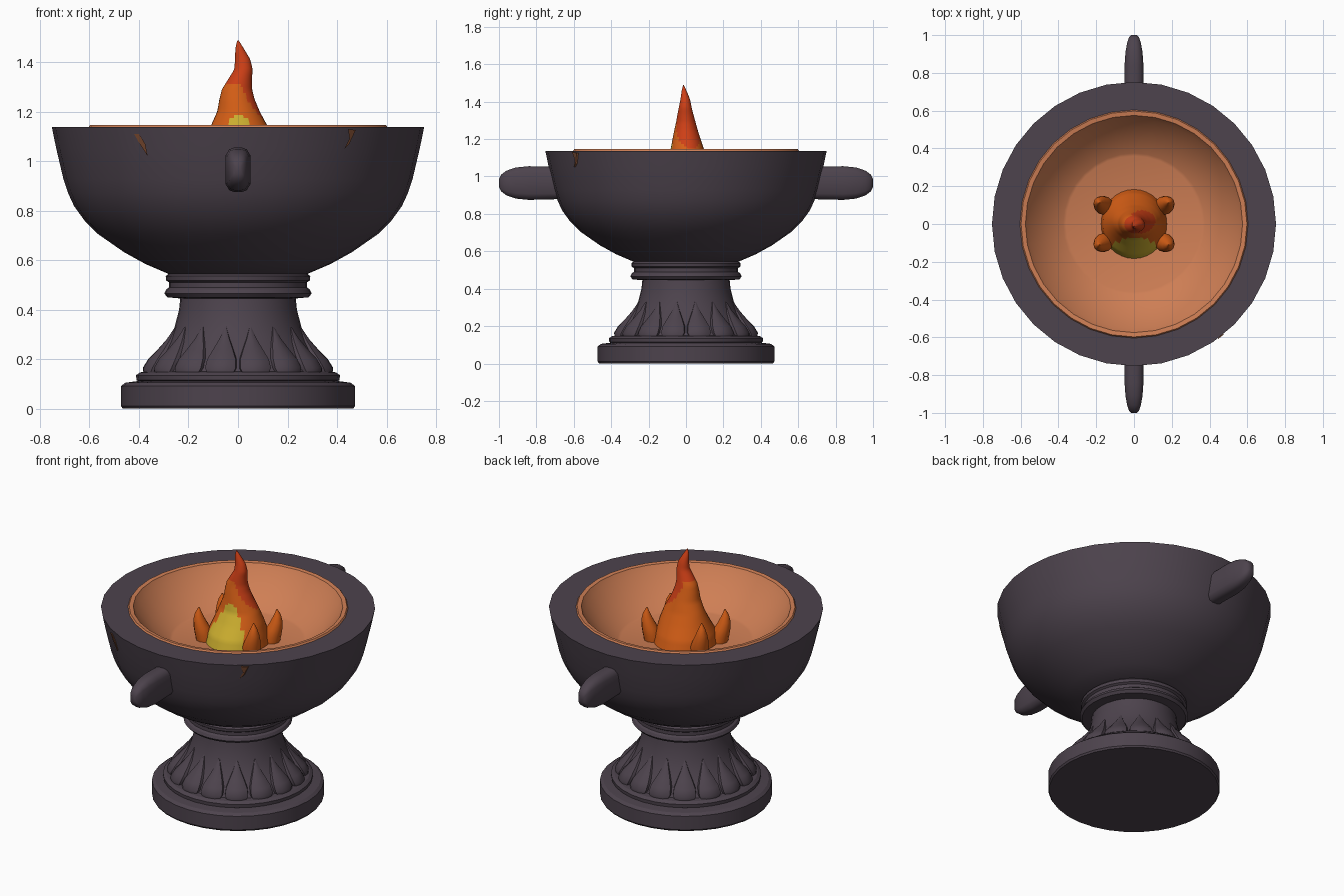
import bpy, bmesh, math
from math import sin, cos, pi, radians

if "Cube" in bpy.data.objects:
    bpy.data.objects.remove(bpy.data.objects["Cube"])


def material(name, rgb):
    m = bpy.data.materials.new(name)
    m.diffuse_color = (*rgb, 1)
    m.use_nodes = True
    m.node_tree.nodes["Principled BSDF"].inputs["Base Color"].default_value = m.diffuse_color
    return m


STONE = material("dark_stone", (0.074, 0.056, 0.074))
CLAY = material("orange_clay", (0.62, 0.21, 0.09))
ORANGE = material("flame_orange", (0.68, 0.115, 0.008))
RED = material("flame_red", (0.62, 0.05, 0.008))
YELLOW = material("flame_yellow", (0.64, 0.45, 0.03))
BROWN = material("crack_brown", (0.2, 0.07, 0.03))


def finish(name, bm, mats, angle=40):
    bmesh.ops.recalc_face_normals(bm, faces=bm.faces[:])
    me = bpy.data.meshes.new(name)
    bm.to_mesh(me)
    bm.free()
    for m in mats:
        me.materials.append(m)
    ob = bpy.data.objects.new(name, me)
    bpy.context.collection.objects.link(ob)
    bpy.ops.object.select_all(action='DESELECT')
    ob.select_set(True)
    bpy.context.view_layer.objects.active = ob
    if angle:
        bpy.ops.object.shade_smooth_by_angle(angle=radians(angle))
    return ob


def loft(rings):
    """Skin equal-length rings of points and cap both ends."""
    bm = bmesh.new()
    vs = [[bm.verts.new(p) for p in ring] for ring in rings]
    n = len(vs[0])
    for a, b in zip(vs, vs[1:]):
        for i in range(n):
            j = (i + 1) % n
            bm.faces.new((a[i], a[j], b[j], b[i]))
    bm.faces.new(vs[0][::-1])
    bm.faces.new(vs[-1])
    return bm


def ellipse(cx, cy, z, rx, ry, n):
    return [(cx + rx * cos(2 * pi * i / n), cy + ry * sin(2 * pi * i / n), z) for i in range(n)]


def lathe(name, profile, mat, n=32, angle=30):
    return finish(name, loft([ellipse(0, 0, z, r, r, n) for r, z in profile]), [mat], angle)


def lerp_keys(keys, z):
    """Interpolate rows whose first item is the height."""
    for a, b in zip(keys, keys[1:]):
        if z <= b[0]:
            t = (z - a[0]) / (b[0] - a[0])
            return [p + (q - p) * t for p, q in zip(a, b)]
    return list(keys[-1])


# Foot: plinth disc, ring moulding, flared stem, collar
lathe("base_disc", [(0.465, 0), (0.472, 0.01), (0.472, 0.092), (0.455, 0.105), (0.40, 0.112)], STONE)
lathe("base_ring", [(0.39, 0.105), (0.41, 0.115), (0.412, 0.135), (0.395, 0.147), (0.35, 0.15)], STONE)
STEM = [(0.14, 0.365), (0.18, 0.345), (0.22, 0.315), (0.27, 0.282), (0.33, 0.256),
        (0.40, 0.238), (0.46, 0.232)]
lathe("stem", [(r, z) for z, r in STEM], STONE)
lathe("collar", [(0.23, 0.445), (0.285, 0.45), (0.298, 0.465), (0.29, 0.482), (0.278, 0.49),
                 (0.278, 0.51), (0.29, 0.518), (0.292, 0.535), (0.28, 0.546), (0.2, 0.548)], STONE)

# Pointed leaves around the stem foot
PETALS = 16
PETAL = [(0.142, 0.8, 0.022), (0.165, 0.97, 0.036), (0.20, 0.95, 0.037), (0.24, 0.72, 0.026),
         (0.28, 0.42, 0.015), (0.33, 0.06, 0.003)]   # height, width share, bulge
for k in range(PETALS):
    a0 = 2 * pi * (k + 0.5) / PETALS
    rings = []
    for z, w, bulge in PETAL:
        r = lerp_keys(STEM, z)[1]
        ring = []
        for s, lift in ((-1, -0.015), (-0.9, 0.5), (-0.45, 0.95), (0, 1.0), (0.45, 0.95), (0.9, 0.5), (1, -0.015)):
            rr = r + (bulge * lift if lift > 0 else lift)
            a = a0 + s * w * pi / PETALS
            ring.append((rr * cos(a), rr * sin(a), z))
        rings.append(ring)
    finish(f"stem_leaf_{k + 1}", loft(rings), [STONE], 40)

# Bowl shell with flat rim
OUTER = [(0.54, 0.27), (0.585, 0.375), (0.632, 0.46), (0.705, 0.565), (0.76, 0.62), (0.818, 0.662),
         (0.87, 0.686), (0.927, 0.705), (1.05, 0.734), (1.137, 0.752)]
lathe("bowl", [(r, z) for z, r in OUTER] + [(0.60, 1.137), (0.58, 1.08), (0.36, 0.90)], STONE)

# Clay lining with a small raised lip
lathe("bowl_lining", [(0.36, 0.915), (0.59, 1.11), (0.604, 1.137), (0.598, 1.146), (0.575, 1.143),
                      (0.555, 1.11), (0.47, 1.015), (0.375, 0.95), (0.36, 0.944), (0.02, 0.94)], CLAY, 32, 35)

# Rim cracks: thin plates laid on the bowl side
for k, pts in enumerate((((-0.42, 1.11), (-0.40, 1.075), (-0.365, 1.02), (-0.375, 1.07), (-0.40, 1.11)),
                         ((0.43, 1.05), (0.45, 1.07), (0.475, 1.125), (0.445, 1.13), (0.45, 1.09)))):
    layers = []
    for push in (-0.004, 0.004):
        row = []
        for x, z in pts:
            r = lerp_keys(OUTER, z)[1] + push
            row.append((x, -math.sqrt(r * r - x * x), z))
        layers.append(row)
    finish(f"rim_crack_{k + 1}", loft(layers), [BROWN], 0)

# Two rounded lug handles
LUG = [(0.64, 0.05, 0.085), (0.84, 0.05, 0.09), (0.91, 0.045, 0.083), (0.96, 0.036, 0.066),
       (0.988, 0.027, 0.045), (1.0, 0.014, 0.02)]       # distance, half width, half height
CROSS = [(1, 0.65), (0.7, 0.92), (0.3, 1), (-0.3, 1), (-0.7, 0.92), (-1, 0.65),
         (-1, -0.65), (-0.7, -0.92), (-0.3, -1), (0.3, -1), (0.7, -0.92), (1, -0.65)]
for side, label in ((-1, "front"), (1, "back")):
    rings = [[(u * hx, side * y, 0.965 + v * hz) for u, v in CROSS] for y, hx, hz in LUG]
    finish(f"{label}_handle", loft(rings), [STONE], 40)

# Main flame: twisting tongue, coloured by height and direction
FLAME = [(0.935, 0, 0, 0.175, 0.185), (1.0, 0, 0.0, 0.165, 0.165), (1.07, 0.005, 0.005, 0.143, 0.125),
         (1.135, 0.005, 0.008, 0.118, 0.092), (1.2, 0.002, 0.003, 0.086, 0.075),
         (1.25, -0.004, 0, 0.071, 0.062), (1.29, -0.004, -0.001, 0.061, 0.052),
         (1.33, 0.008, -0.003, 0.048, 0.043), (1.37, 0.022, -0.004, 0.037, 0.034),
         (1.41, 0.019, -0.004, 0.031, 0.026), (1.445, 0.009, -0.008, 0.02, 0.017),
         (1.47, 0.003, -0.012, 0.011, 0.009), (1.488, 0.0, -0.013, 0.002, 0.002)]
STEPS = 44
rings = []
for i in range(STEPS + 1):
    z, cx, cy, rx, ry = lerp_keys(FLAME, 0.935 + 0.553 * i / STEPS)
    rings.append(ellipse(cx, cy, z, rx, ry, 32))
bm = loft(rings)
for f in bm.faces:
    c = f.calc_center_median()
    _, cx, cy, _, _ = lerp_keys(FLAME, c.z)
    d = math.hypot(c.x - cx, c.y - cy) or 1
    dx, dy = (c.x - cx) / d, (c.y - cy) / d
    if c.z > 1.31 - 0.16 * max(0, dx * 0.95 + dy * 0.3):
        f.material_index = 1
    elif dy < -0.55 and c.z < 1.185 - 0.9 * max(0, 1 + dy) ** 1.5:
        f.material_index = 2
finish("main_flame", bm, [ORANGE, RED, YELLOW], 50)

# Four small corner flames leaning outwards
for k, (sx, sy) in enumerate(((-1, -1), (1, -1), (1, 1), (-1, 1))):
    rings = [ellipse(sx * (0.155 + o), sy * (0.095 + 0.6 * o), z, r, r, 12)
             for z, o, r in ((0.935, 0, 0.048), (0.98, 0.006, 0.05), (1.02, 0.016, 0.044),
                             (1.06, 0.026, 0.033), (1.1, 0.03, 0.019), (1.132, 0.028, 0.003))]
    finish(f"small_flame_{k + 1}", loft(rings), [ORANGE], 50)
